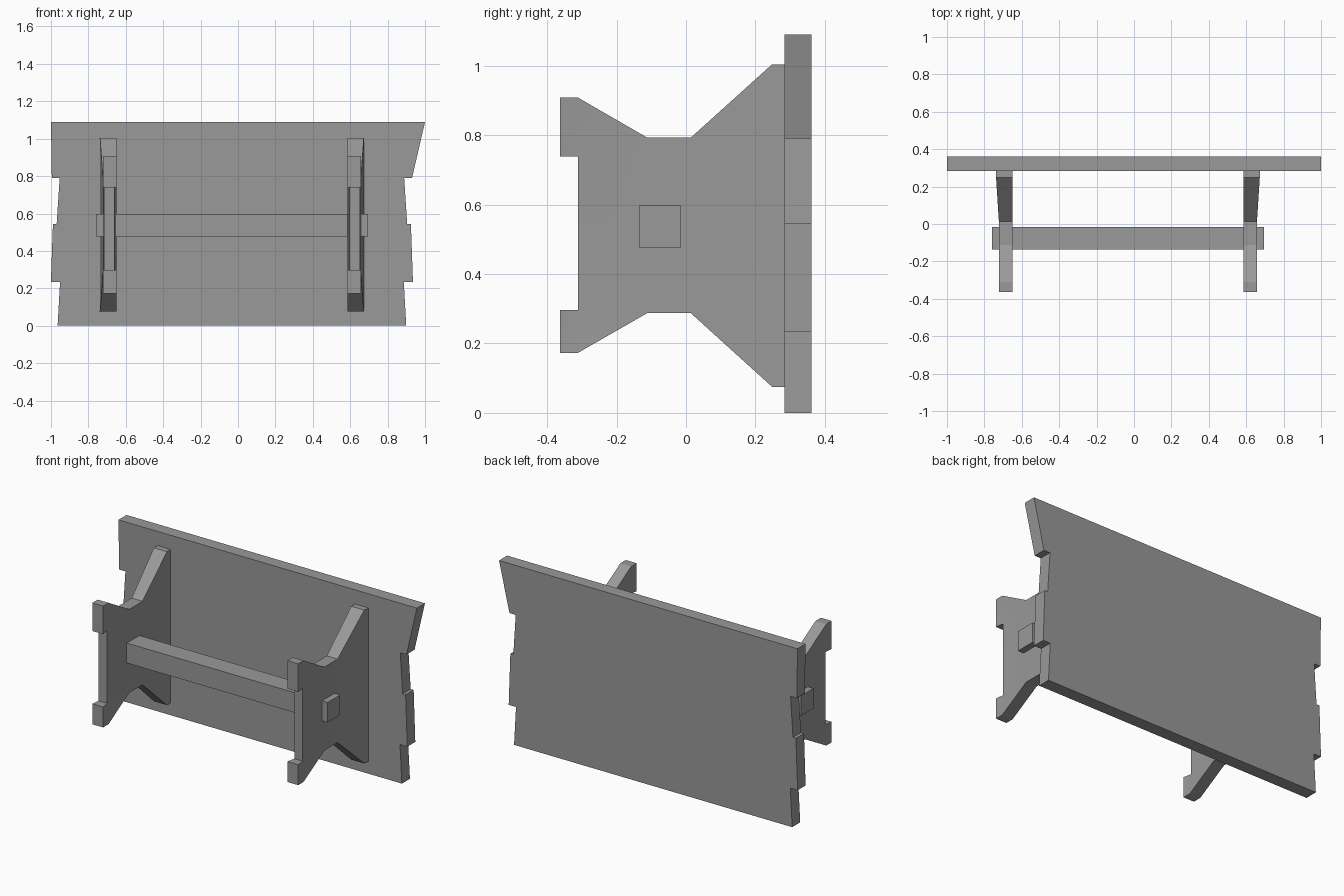
import bpy, bmesh, math

if "Cube" in bpy.data.objects:
    bpy.data.objects.remove(bpy.data.objects["Cube"])

MID = -0.0325  # symmetry plane of the legs and plank ends

# Dark grey shared by all parts
wood = bpy.data.materials.new("dark_grey")
wood.diffuse_color = (0.32, 0.32, 0.32, 1)
wood.use_nodes = True
wood.node_tree.nodes["Principled BSDF"].inputs["Base Color"].default_value = wood.diffuse_color


def make_object(name, bm):
    bmesh.ops.recalc_face_normals(bm, faces=bm.faces)
    mesh = bpy.data.meshes.new(name)
    bm.to_mesh(mesh)
    bm.free()
    mesh.materials.append(wood)
    obj = bpy.data.objects.new(name, mesh)
    bpy.context.collection.objects.link(obj)
    bpy.ops.object.select_all(action='DESELECT')
    obj.select_set(True)
    bpy.context.view_layer.objects.active = obj
    bpy.ops.object.shade_smooth_by_angle(angle=math.radians(30))
    return obj


def bridge(name, loop_a, loop_b):
    """Closed solid between two matching outlines."""
    bm = bmesh.new()
    a = [bm.verts.new(p) for p in loop_a]
    b = [bm.verts.new(p) for p in loop_b]
    n = len(a)
    for i in range(n):
        j = (i + 1) % n
        bm.faces.new((a[i], a[j], b[j], b[i]))
    caps = [bm.faces.new(a[::-1]), bm.faces.new(b)]
    bm.normal_update()
    bmesh.ops.triangulate(bm, faces=caps)
    return make_object(name, bm)


# Tabletop: staggered plank ends, (half length, z) from bottom to top
ends = [(0.932, 0), (0.919, 0.233), (0.968, 0.233), (0.957, 0.545),
        (0.937, 0.545), (0.921, 0.79), (0.963, 0.79), (0.9675, 1.09)]
right = [(MID + h, z) for h, z in ends]
right[-1] = (1.0, 1.09)  # one plank corner flares out
left = [(MID - h, z) for h, z in reversed(ends)]
outline = right + left
bridge("tabletop", [(x, 0.284, z) for x, z in outline],
       [(x, 0.361, z) for x, z in outline])

# Trestle legs: (y, z, inner offset, outer offset), flared toward the tabletop
INNER, OUTER = 0.6175, 0.69
profile = [
    (0.290, 1.004, 0, 0.017), (0.248, 1.004, 0, 0.015),
    (0.014, 0.793, 0, 0), (-0.112, 0.793, 0, 0),
    (-0.311, 0.908, 0, 0), (-0.363, 0.908, 0, 0),
    (-0.363, 0.738, 0, 0), (-0.311, 0.738, 0.01, -0.006),
    (-0.311, 0.297, 0.01, -0.006), (-0.363, 0.297, 0, 0),
    (-0.363, 0.173, 0, 0), (-0.311, 0.173, 0, 0),
    (-0.112, 0.287, 0, 0), (0.014, 0.287, 0, 0),
    (0.248, 0.075, 0, 0.015), (0.290, 0.075, 0, 0.017),
]
for side, label in ((-1, "left"), (1, "right")):
    bridge(label + "_leg",
           [(MID + side * (INNER + i), y, z) for y, z, i, o in profile],
           [(MID + side * (OUTER + o), y, z) for y, z, i, o in profile])

# Stretcher beam through both legs
beam = [(-0.135, 0.476), (-0.015, 0.476), (-0.015, 0.597), (-0.135, 0.597)]
bridge("stretcher_beam", [(MID - 0.728, y, z) for y, z in beam],
       [(MID + 0.728, y, z) for y, z in beam])
